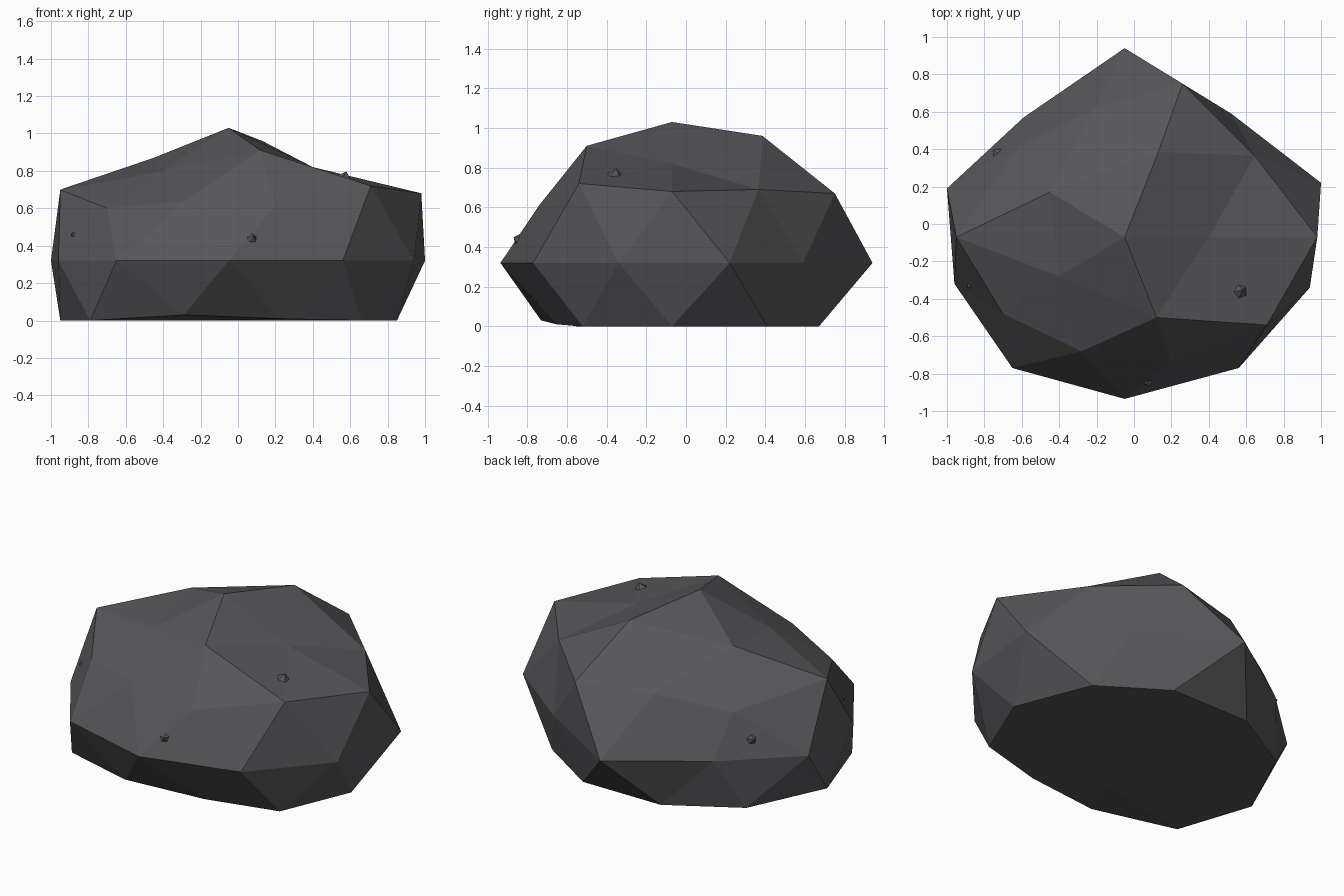
import bpy, bmesh, math
from mathutils import Vector

if "Cube" in bpy.data.objects:
    bpy.data.objects.remove(bpy.data.objects["Cube"])

stone = bpy.data.materials.new("dark_grey_stone")
stone.diffuse_color = (0.095, 0.093, 0.1, 1)
stone.use_nodes = True
stone.node_tree.nodes["Principled BSDF"].inputs["Base Color"].default_value = stone.diffuse_color

# Horizontal rings of the boulder, counter-clockwise from +x
crown = [(.40, -.07, .82), (.13, .385, .96), (-.45, .17, .87), (-.40, -.28, .80), (.12, -.50, .91)]
shoulder = [(.98, -.07, .68), (.645, .365, .69), (.26, .75, .67), (-.21, .62, .67), (-.62, .41, .58),
            (-.95, -.07, .70), (-.70, -.48, .60), (-.28, -.68, .64), (.20, -.74, .61), (.71, -.54, .72)]
waist = [(1, .22), (.52, .59), (-.05, .94), (-.59, .57), (-1, .19),
         (-.96, -.32), (-.65, -.77), (-.05, -.935), (.56, -.77), (.94, -.34)]
foot = [(.85, -.07), (.66, .41), (.26, .67), (-.29, .67), (-.72, .42),
        (-.95, -.07), (-.79, -.55), (-.29, -.73, .03), (.22, -.65, .01), (.66, -.52)]


def finish(bm, name):
    bmesh.ops.recalc_face_normals(bm, faces=bm.faces[:])
    mesh = bpy.data.meshes.new(name)
    bm.to_mesh(mesh)
    bm.free()
    mesh.materials.append(stone)
    obj = bpy.data.objects.new(name, mesh)
    bpy.context.collection.objects.link(obj)
    return obj


def angle(v):
    return (math.atan2(v.co.y, v.co.x) + .05) % math.tau


# Boulder: an icosphere whose rings are pulled to the irregular outline
bm = bmesh.new()
bmesh.ops.create_icosphere(bm, subdivisions=2, radius=1)
bands = [(.7, .95, crown, 0), (.3, .7, shoulder, 0), (-.3, .3, waist, .32), (-.7, -.3, foot, 0)]
picked = [sorted((v for v in bm.verts if lo < v.co.z < hi), key=angle) for lo, hi, _, _ in bands]
top = max(bm.verts, key=lambda v: v.co.z)
base = [v for v in bm.verts if v.co.z < -.7]
for verts, (_, _, points, z) in zip(picked, bands):
    for v, p in zip(verts, points):
        v.co = Vector((p[0], p[1], p[2] if len(p) > 2 else z))
top.co = (-.05, -.07, 1.03)
for v in base:
    v.co = (v.co.x * .8 - .05, v.co.y * .8 - .03, 0)
boulder = finish(bm, "boulder")

# Small pointed chips stuck on the surface
chips = [(.57, -.36, .765, .042), (.075, -.85, .44, .03), (-.88, -.33, .46, .018), (-.74, .39, .43, .032)]
for i, (x, y, z, r) in enumerate(chips):
    bm = bmesh.new()
    ring = [bm.verts.new((r * .9 * math.cos(a), r * .9 * math.sin(a), 0))
            for a in (math.tau * (k + .3) / 5 for k in range(5))]
    tips = [bm.verts.new((r * .2, 0, r * .8)), bm.verts.new((0, 0, -r * .8))]
    for k in range(5):
        for tip in tips:
            bm.faces.new((ring[k], ring[(k + 1) % 5], tip))
    chip = finish(bm, f"stone_chip_{i + 1}")
    hit, spot, normal, _ = boulder.data and boulder.closest_point_on_mesh((x, y, z)) 
    chip.location = spot
    chip.rotation_euler = normal.to_track_quat('Z', 'Y').to_euler()
